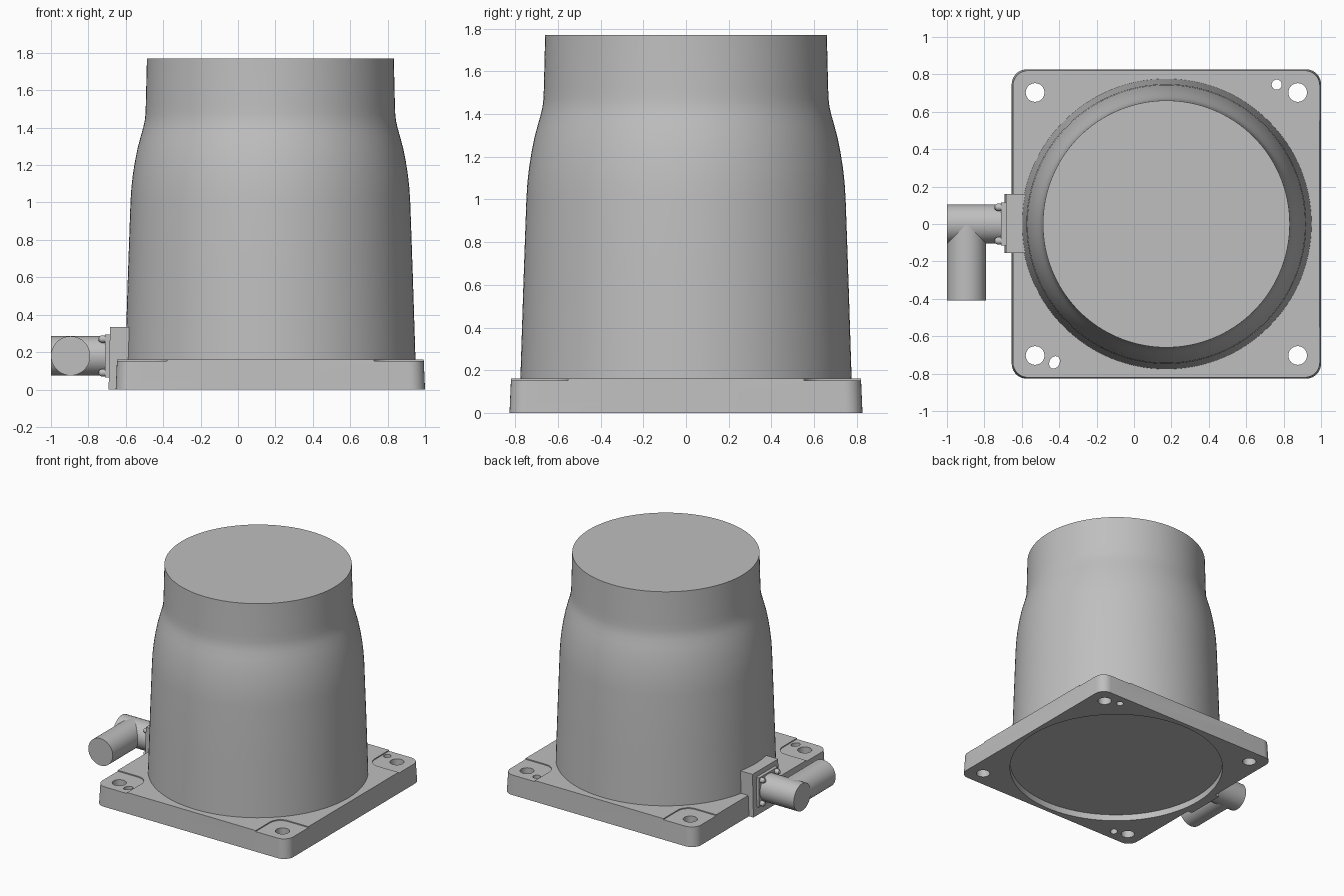
import bpy, bmesh, math
from mathutils import Matrix, Vector

cube = bpy.data.objects.get("Cube")
if cube:
    bpy.data.objects.remove(cube, do_unlink=True)

CX = 0.173          # axis of the body and plate
PORT_Z = 0.18       # height of the side connector

grey = bpy.data.materials.new("cast grey")
grey.use_nodes = True
colour = (0.52, 0.52, 0.52, 1)
grey.diffuse_color = colour
grey.node_tree.nodes["Principled BSDF"].inputs["Base Color"].default_value = colour


def loft(name, rings):
    """Join rings of points into a closed solid."""
    bm = bmesh.new()
    loops = [[bm.verts.new(p) for p in ring] for ring in rings]
    n = len(loops[0])
    for a, b in zip(loops, loops[1:]):
        for i in range(n):
            j = (i + 1) % n
            bm.faces.new((a[i], a[j], b[j], b[i]))
    bm.faces.new(loops[0][::-1])
    bm.faces.new(loops[-1])
    bmesh.ops.recalc_face_normals(bm, faces=bm.faces)
    mesh = bpy.data.meshes.new(name)
    bm.to_mesh(mesh)
    bm.free()
    mesh.materials.append(grey)
    obj = bpy.data.objects.new(name, mesh)
    bpy.context.collection.objects.link(obj)
    return obj


def circle(r, z, n):
    return [(r * math.cos(2 * math.pi * i / n), r * math.sin(2 * math.pi * i / n), z)
            for i in range(n)]


def lathe(name, profile, origin, axis=(0, 0, 1), n=96):
    """Turn (radius, distance) pairs about an axis through origin."""
    obj = loft(name, [circle(r, z, n) for r, z in profile])
    turn = Vector((0, 0, 1)).rotation_difference(Vector(axis)).to_matrix().to_4x4()
    obj.data.transform(Matrix.Translation(origin) @ turn)
    return obj


def rounded_ring(cx, cy, half, r, z, seg=8):
    ring = []
    for q, (sx, sy) in enumerate(((1, 1), (-1, 1), (-1, -1), (1, -1))):
        for i in range(seg + 1):
            a = (q + i / seg) * math.pi / 2
            ring.append((cx + sx * (half - r) + r * math.cos(a),
                         cy + sy * (half - r) + r * math.sin(a), z))
    return ring


def extrude_y(name, points, y0, y1):
    return loft(name, [[(x, y, z) for x, z in points] for y in (y0, y1)])


def smooth(obj):
    bpy.ops.object.select_all(action='DESELECT')
    obj.select_set(True)
    bpy.context.view_layer.objects.active = obj
    bpy.ops.object.shade_smooth_by_angle(angle=math.radians(30))


def cut(obj, cutter):
    cutter.hide_render = True
    mod = obj.modifiers.new("cut", 'BOOLEAN')
    mod.operation = 'DIFFERENCE'
    mod.solver = 'EXACT'
    mod.object = cutter
    bpy.context.view_layer.objects.active = obj
    bpy.ops.object.modifier_apply(modifier=mod.name)
    bpy.data.objects.remove(cutter, do_unlink=True)


# Base plate with a slight draft
plate = loft("base_plate", [rounded_ring(CX, 0, 0.827, 0.08, 0),
                            rounded_ring(CX, 0, 0.82, 0.08, 0.16)])
# Shallow round recess underneath
cut(plate, lathe("recess_cutter", [(0.79, -0.1), (0.79, 0.05)], (CX, 0, 0)))
# Corner pads and mounting holes
for sx in (-1, 1):
    for sy in (-1, 1):
        cut(plate, loft("pad_cutter", [
            rounded_ring(CX + sx * 0.803, sy * 0.803, 0.25, 0.09, z) for z in (0.152, 0.3)]))
        cut(plate, lathe("hole_cutter", [(0.05, -0.1), (0.05, 0.3)],
                         (CX + sx * 0.702, sy * 0.703, 0), n=32))
# Dowel hole and slotted dowel hole
cut(plate, lathe("dowel_cutter", [(0.027, -0.1), (0.027, 0.3)], (0.763, 0.745, 0), n=24))
slot = lathe("slot_cutter", [(0.027, -0.1), (0.027, 0.3)], (0, 0, 0), n=24)
slot.data.transform(Matrix.Translation((-0.425, -0.74, 0))
                    @ Matrix.Rotation(-math.pi / 6, 4, 'Z')
                    @ Matrix.Diagonal((1, 1.3, 1, 1)))
cut(plate, slot)

# Tapered body with a soft shoulder
body = lathe("body", [
    (0.778, 0.1), (0.776, 0.16), (0.762, 0.6), (0.748, 1.0), (0.743, 1.08),
    (0.735, 1.15), (0.724, 1.22), (0.71, 1.29), (0.694, 1.35), (0.68, 1.4),
    (0.672, 1.435), (0.668, 1.47), (0.666, 1.52), (0.66, 1.77)], (CX, 0, 0), n=128)

# Side mounting block, stepped to sit over the plate edge
block = extrude_y("connector_block", [
    (-0.692, 0), (-0.64, 0), (-0.64, 0.14), (-0.55, 0.14), (-0.55, 0.333), (-0.684, 0.333)],
    -0.155, 0.16)

# Connector flange and its screws
flange = extrude_y("connector_flange", [
    (-0.71, PORT_Z - 0.115), (-0.68, PORT_Z - 0.115),
    (-0.68, PORT_Z + 0.115), (-0.71, PORT_Z + 0.115)], -0.115, 0.115)
parts = [plate, body, block, flange]
for sy in (-1, 1):
    for sz in (-1, 1):
        parts.append(lathe("flange_screw", [(0.02, 0), (0.02, 0.025), (0.014, 0.037), (0.005, 0.042)],
                           (-0.705, sy * 0.09, PORT_Z + sz * 0.09), (-1, 0, 0), 16))

# Right-angle connector
parts.append(lathe("connector_neck", [(0.105, 0), (0.105, 0.31)],
                   (-0.69, 0, PORT_Z), (-1, 0, 0), 48))
parts.append(lathe("connector_outlet", [(0.105, 0), (0.105, 0.41)],
                   (-0.895, 0, PORT_Z), (0, -1, 0), 48))

for part in parts:
    smooth(part)
